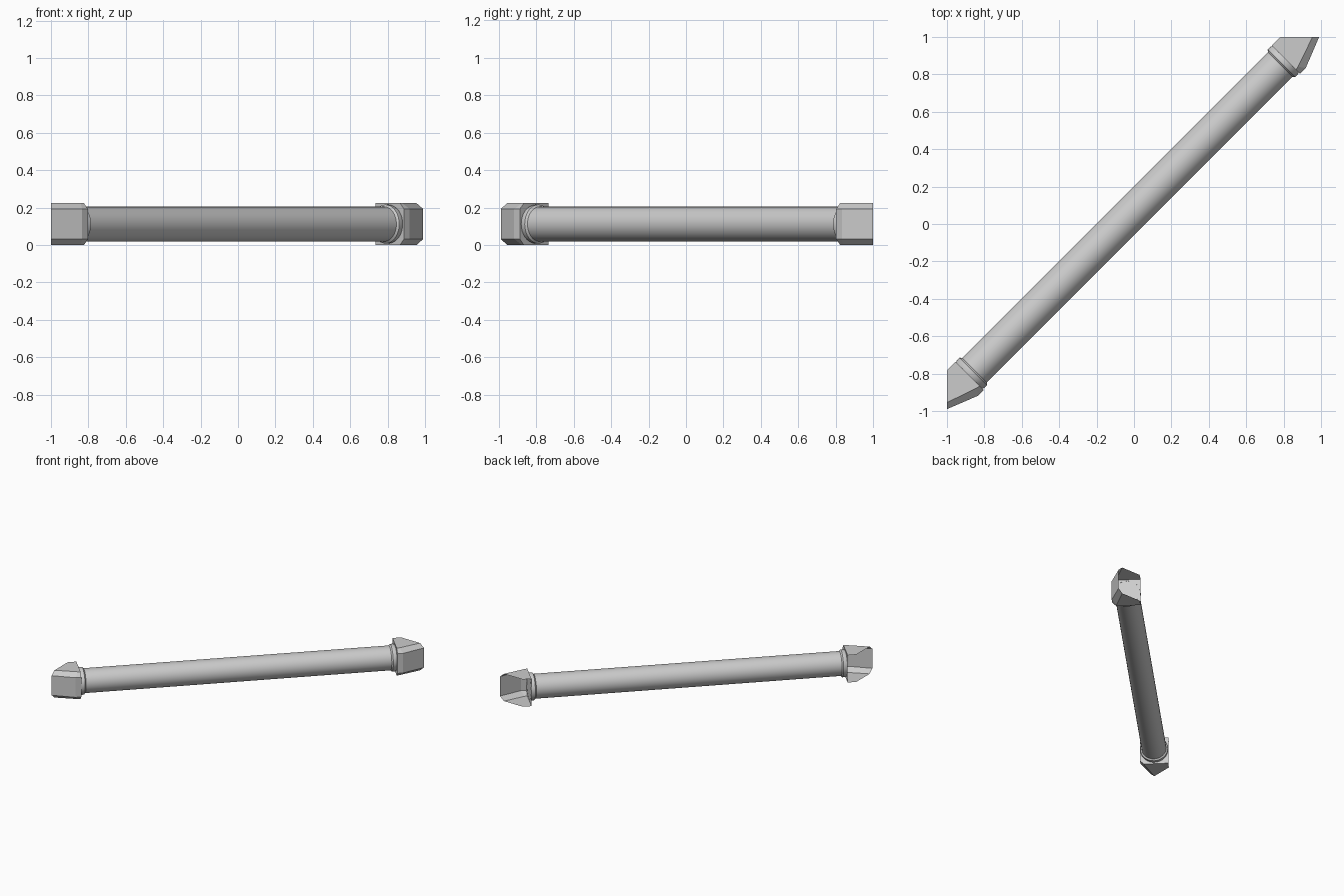
import bpy, bmesh, math

if "Cube" in bpy.data.objects:
    bpy.data.objects.remove(bpy.data.objects["Cube"])

# Everything is built along local X, then turned 45 degrees about Z.
TURN = math.radians(45)
ZC, OFF = 0.112, 0.05     # pipe axis height and sideways offset


def make(name, bm, mirror=False, smooth=False):
    me = bpy.data.meshes.new(name)
    bm.to_mesh(me)
    bm.free()
    ob = bpy.data.objects.new(name, me)
    bpy.context.collection.objects.link(ob)
    ob.rotation_euler[2] = TURN
    if mirror:
        ob.modifiers.new("mirror_ends", 'MIRROR').use_clip = False
    if smooth:
        bpy.ops.object.select_all(action='DESELECT')
        ob.select_set(True)
        bpy.context.view_layer.objects.active = ob
        bpy.ops.object.shade_smooth_by_angle(angle=math.radians(30))
    return ob


def lathe(name, profile, mirror=False, n=32):
    """Revolve (position, radius) points about the pipe axis."""
    bm = bmesh.new()
    rings = [[bm.verts.new((u, OFF + r * math.cos(2 * math.pi * i / n),
                            ZC + r * math.sin(2 * math.pi * i / n)))
              for i in range(n)] for u, r in profile]
    for a, b in zip(rings, rings[1:]):
        for i in range(n):
            j = (i + 1) % n
            bm.faces.new((a[i], a[j], b[j], b[i]))
    bmesh.ops.recalc_face_normals(bm, faces=bm.faces)
    return make(name, bm, mirror, True)


# Round bar and the small collars at its ends
lathe("pipe", [(-1.17, 0.093), (1.17, 0.093)])
lathe("pipe_collar", [(1.155, 0.093), (1.165, 0.104), (1.185, 0.104), (1.196, 0.1)], True)

# Mitred end bracket: a chamfered shell, open on its mounting side
back_edge = [(1.195, 0.155), (1.228, 0.154), (1.261, 0.153)]
chamfer_edge = [(1.195, -0.03), (1.215, -0.025), (1.382, 0.032)]
outer_edge = [(1.195, -0.06), (1.238, -0.06), (1.407, 0.007)]
layers = [(back_edge, 0.0), (chamfer_edge, 0.0), (outer_edge, 0.032),
          (outer_edge, 0.193), (chamfer_edge, 0.224), (back_edge, 0.224)]
bm = bmesh.new()
rows = [[bm.verts.new((u, v, z)) for u, v in edge] for edge, z in layers]
for a, b in zip(rows, rows[1:]):
    for i in range(2):
        bm.faces.new((a[i], a[i + 1], b[i + 1], b[i]))
bm.faces.new([r[0] for r in rows])          # plate the pipe meets
bmesh.ops.recalc_face_normals(bm, faces=bm.faces)
bm.faces.ensure_lookup_table()
if bm.faces[0].normal.z > 0:                # first face is the underside
    bmesh.ops.reverse_faces(bm, faces=bm.faces)
make("end_bracket", bm, True)
